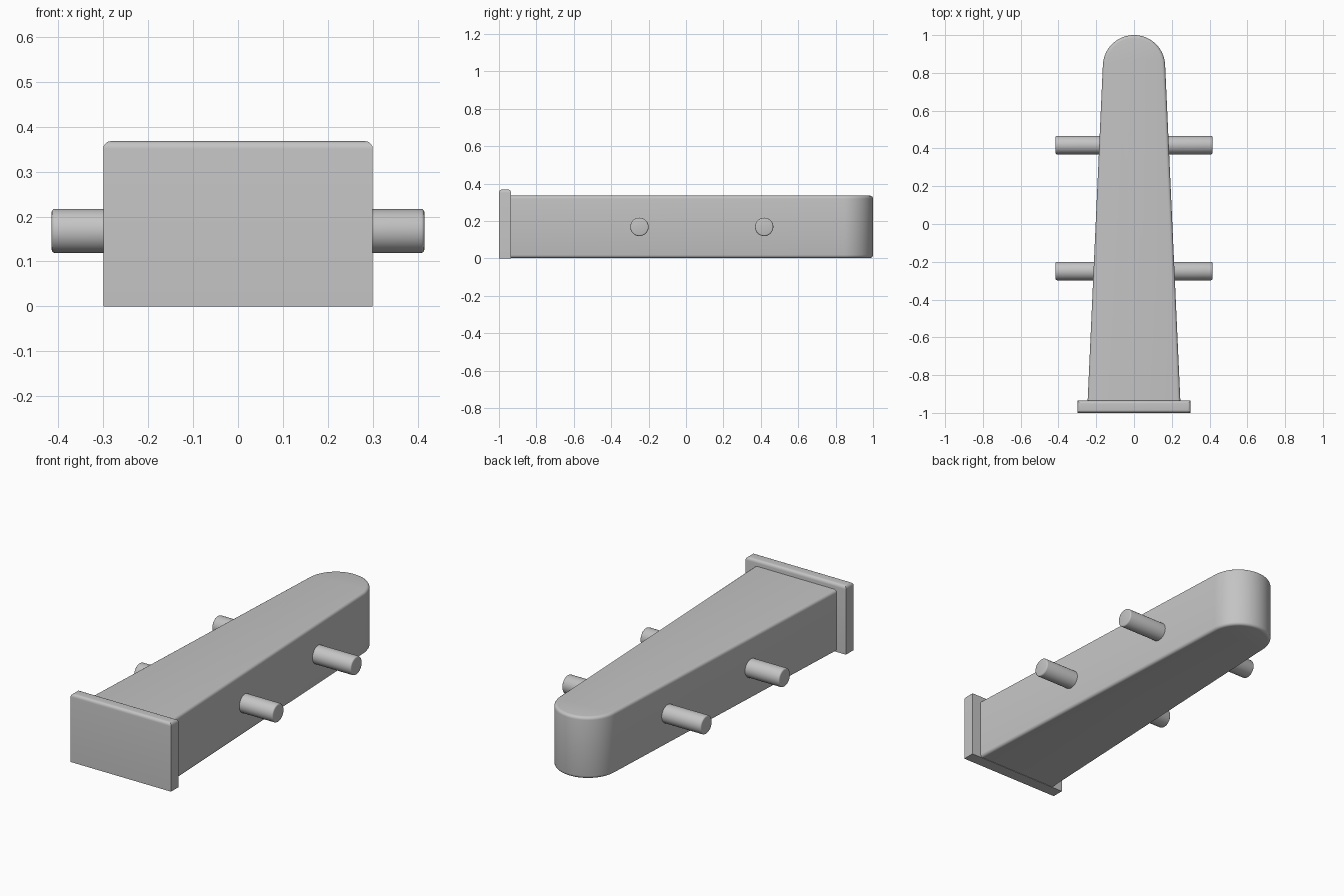
import bpy
import bmesh
import math

cube = bpy.data.objects.get("Cube")
if cube:
    bpy.data.objects.remove(cube, do_unlink=True)

grey = bpy.data.materials.new("plain_grey")
grey.use_nodes = True
colour = (0.55, 0.55, 0.55, 1)
grey.diffuse_color = colour
grey.node_tree.nodes["Principled BSDF"].inputs["Base Color"].default_value = colour


def finish(name, bm, edges, width, segments):
    """Bevel the chosen edges and turn the mesh into a smooth shaded object."""
    bmesh.ops.bevel(bm, geom=edges, offset=width, segments=segments,
                    profile=0.5, affect='EDGES', clamp_overlap=True)
    bmesh.ops.recalc_face_normals(bm, faces=bm.faces)
    mesh = bpy.data.meshes.new(name)
    bm.to_mesh(mesh)
    bm.free()
    mesh.materials.append(grey)
    obj = bpy.data.objects.new(name, mesh)
    bpy.context.collection.objects.link(obj)
    bpy.ops.object.select_all(action='DESELECT')
    obj.select_set(True)
    bpy.context.view_layer.objects.active = obj
    bpy.ops.object.shade_smooth_by_angle(angle=math.radians(32))
    return obj


def prism(outline, z0, z1):
    """Extrude an outline in x and y from z0 up to z1."""
    bm = bmesh.new()
    face = bm.faces.new([bm.verts.new((x, y, z0)) for x, y in outline])
    top = bmesh.ops.extrude_face_region(bm, geom=[face])["geom"]
    verts = [v for v in top if isinstance(v, bmesh.types.BMVert)]
    bmesh.ops.translate(bm, verts=verts, vec=(0, 0, z1 - z0))
    return bm


# Tapered body with a round back end
radius, lean, start = 0.165, 0.045, -0.95
centre = 1 - radius
steps = 40
outline = [(-0.246, start), (0.246, start)]
for i in range(steps + 1):
    a = lean + (math.pi - 2 * lean) * i / steps
    outline.append((radius * math.cos(a), centre + radius * math.sin(a)))
bm = prism(outline, 0.002, 0.335)
rims = [e for e in bm.edges
        if abs(e.verts[0].co.z - e.verts[1].co.z) < 1e-4
        and max(v.co.y for v in e.verts) > start + 0.01]
finish("tapered_body", bm, rims, 0.016, 4)

# End plate with a rounded top rim
half, front, back, height = 0.3, -1.0, -0.935, 0.368
bm = prism([(-half, front), (half, front), (half, back), (-half, back)], 0, height)
rims = [e for e in bm.edges if all(v.co.z > height - 0.01 for v in e.verts)]
finish("end_plate", bm, rims, 0.017, 5)

# Round cross pins with softened ends
length = 0.83
for name, y in (("front_pin", -0.249), ("back_pin", 0.418)):
    bm = bmesh.new()
    bmesh.ops.create_cone(bm, cap_ends=True, segments=40, radius1=0.049,
                          radius2=0.049, depth=length)
    rims = [e for e in bm.edges if abs(e.verts[0].co.z - e.verts[1].co.z) < 1e-4]
    pin = finish(name, bm, rims, 0.007, 3)
    pin.rotation_euler.y = math.pi / 2
    pin.location = (0, y, 0.168)
